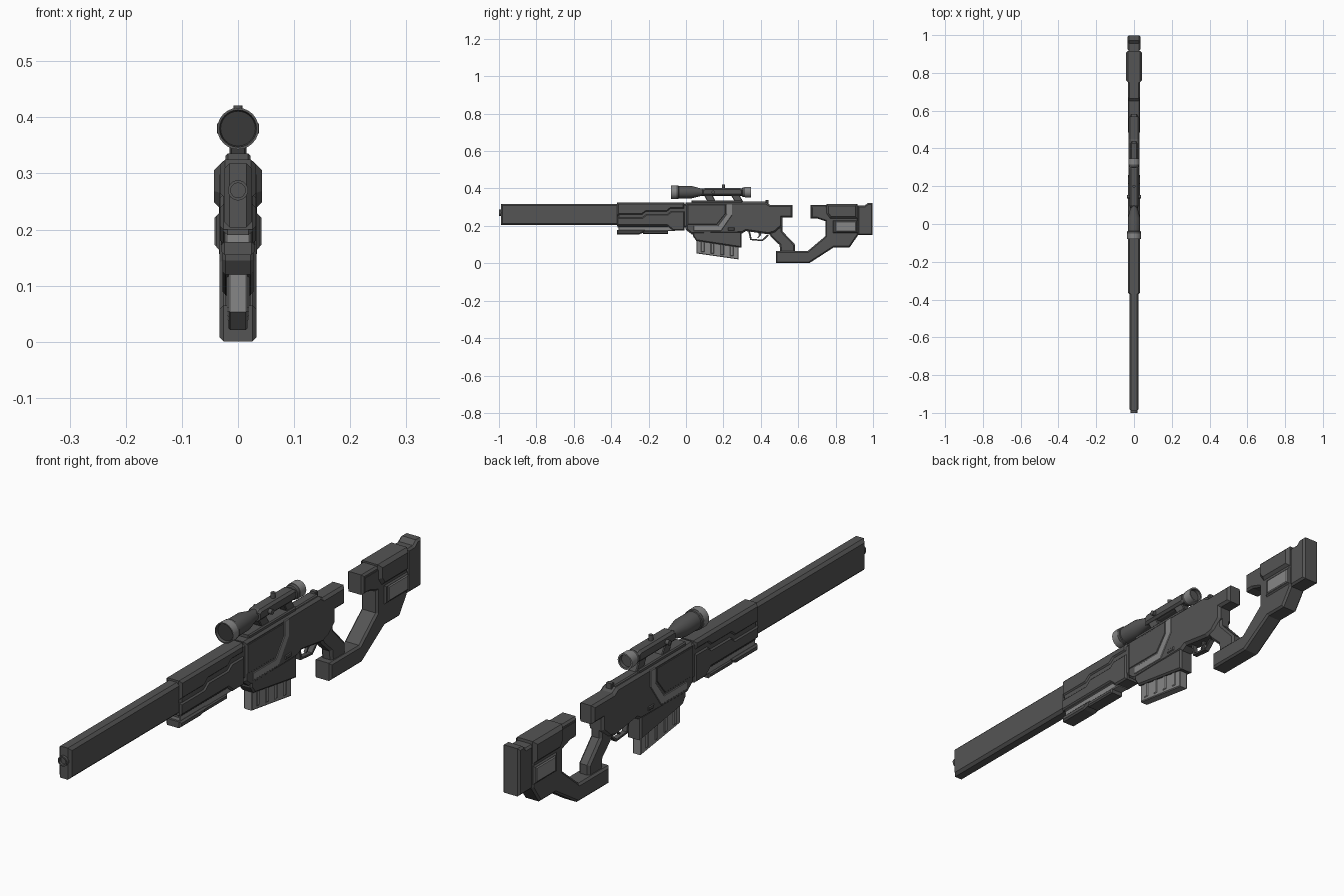
import bpy, bmesh, math
from mathutils import Matrix


def material(name, v):
    m = bpy.data.materials.new(name)
    m.diffuse_color = (v, v, v, 1)
    return m


DARK = material("dark_grey", 0.09)
LIGHT = material("light_grey", 0.24)
BLACK = material("lens_dark", 0.04)


def finish(bm, name, mat, smooth=False):
    bmesh.ops.recalc_face_normals(bm, faces=bm.faces)
    me = bpy.data.meshes.new(name)
    bm.to_mesh(me)
    bm.free()
    me.materials.append(mat)
    if smooth:
        me.polygons.foreach_set("use_smooth", [True] * len(me.polygons))
        me.set_sharp_from_angle(angle=math.radians(30))
    ob = bpy.data.objects.new(name, me)
    bpy.context.collection.objects.link(ob)
    return ob


def prism(name, pts, half, cham=0.0, mat=DARK):
    """Side profile of (y, z) points, extruded across x with chamfered rims."""
    bm = bmesh.new()
    f = bm.faces.new([bm.verts.new((-half, y, z)) for y, z in pts])
    ext = bmesh.ops.extrude_face_region(bm, geom=[f])["geom"]
    bmesh.ops.translate(bm, vec=(2 * half, 0, 0),
                        verts=[g for g in ext if isinstance(g, bmesh.types.BMVert)])
    if cham:
        rim = [e for e in bm.edges if e.verts[0].co.x * e.verts[1].co.x > 0]
        bmesh.ops.bevel(bm, geom=rim, offset=cham, segments=1, affect='EDGES')
    return finish(bm, name, mat)


def block(name, y0, y1, z0, z1, half, cham=0.0, mat=DARK):
    return prism(name, [(y0, z0), (y1, z0), (y1, z1), (y0, z1)], half, cham, mat)


def lathe(name, prof, zc, mat=DARK, n=24):
    """Revolve (y, radius) points round an axis along y at height zc."""
    bm = bmesh.new()
    vs = [bm.verts.new((r, y, zc)) for y, r in prof]
    es = [bm.edges.new(p) for p in zip(vs, vs[1:])]
    bmesh.ops.spin(bm, geom=vs + es, cent=(0, 0, zc), axis=(0, 1, 0),
                   angle=2 * math.pi, steps=n)
    bmesh.ops.remove_doubles(bm, verts=bm.verts, dist=1e-5)
    return finish(bm, name, mat, True)


def cylinder(name, loc, r, depth, axis, mat=DARK, n=16):
    bm = bmesh.new()
    rot = Matrix.Rotation(math.pi / 2, 4, 'Y') if axis == 'X' else Matrix()
    bmesh.ops.create_cone(bm, cap_ends=True, segments=n, radius1=r, radius2=r,
                          depth=depth, matrix=Matrix.Translation(loc) @ rot)
    return finish(bm, name, mat, True)


# Barrel shroud and muzzle
block("barrel_shroud", -0.99, -0.36, 0.204, 0.318, 0.025, 0.01)
lathe("muzzle", [(-0.98, 0), (-0.98, 0.013), (-1.0, 0.013), (-1.0, 0.018), (-0.985, 0.018)], 0.27)

# Handguard: core with upper and lower shells divided by a stepped groove
step = [(-0.37, 0.256), (-0.235, 0.256), (-0.212, 0.274), (-0.10, 0.274), (-0.08, 0.29), (-0.008, 0.29)]
block("handguard_core", -0.366, 0.01, 0.19, 0.318, 0.027, 0.008)
prism("handguard_upper", step + [(-0.008, 0.325), (-0.37, 0.325)], 0.032, 0.009)
prism("handguard_lower", [(y, z - 0.011) for y, z in step] +
      [(-0.008, 0.175), (-0.07, 0.175), (-0.10, 0.2), (-0.37, 0.2)], 0.032, 0.006)

# Lower rail under the handguard
prism("lower_rail", [(-0.37, 0.155), (-0.25, 0.155), (-0.225, 0.165), (-0.22, 0.178), (-0.37, 0.178)],
      0.03, 0.006)
block("lower_rail_rear", -0.23, -0.095, 0.157, 0.176, 0.027, 0.005)
block("lower_rail_strip", -0.362, -0.06, 0.172, 0.202, 0.023, 0.003, LIGHT)

# Receiver
prism("receiver", [(-0.002, 0.18), (0.03, 0.155), (0.30, 0.16), (0.32, 0.172), (0.44, 0.155),
                   (0.475, 0.165), (0.515, 0.2), (0.515, 0.245), (0.57, 0.245), (0.57, 0.312),
                   (0.45, 0.312), (0.43, 0.325), (-0.002, 0.325)], 0.03, 0.009)
block("receiver_top_rail", 0.03, 0.30, 0.315, 0.336, 0.022, 0.004)
block("rear_top_block", 0.29, 0.43, 0.315, 0.33, 0.018, 0.004)
block("rear_sight", 0.425, 0.44, 0.31, 0.338, 0.012, 0.002)
prism("receiver_front_panel", [(0.006, 0.205), (0.165, 0.205), (0.213, 0.265), (0.213, 0.315), (0.006, 0.315)],
      0.032, 0.004)
prism("receiver_trim", [(0.218, 0.318), (0.247, 0.318), (0.247, 0.258), (0.187, 0.172), (0.04, 0.172),
                        (0.04, 0.2), (0.17, 0.2), (0.218, 0.264)], 0.0325, 0.002, LIGHT)
block("receiver_button", 0.225, 0.26, 0.176, 0.191, 0.033, 0.003)

# Magazine well and ribbed magazine
prism("magazine_well", [(0.035, 0.17), (0.037, 0.145), (0.055, 0.12), (0.297, 0.083), (0.297, 0.17)],
      0.028, 0.006)
prism("magazine", [(0.056, 0.13), (0.056, 0.053), (0.28, 0.021), (0.28, 0.1)], 0.017, 0.003, LIGHT)
for i in range(4):
    y = 0.08 + i * 0.052
    z = 0.06 - i * 0.0074
    block(f"magazine_rib_{i}", y, y + 0.018, z, 0.12 - i * 0.007, 0.02, 0.003, LIGHT)

# Grip, trigger and guard
prism("grip", [(0.43, 0.18), (0.455, 0.14), (0.50, 0.098), (0.505, 0.05), (0.583, 0.05), (0.583, 0.1),
               (0.515, 0.172), (0.515, 0.2)], 0.022, 0.008)
prism("trigger_guard", [(0.333, 0.172), (0.343, 0.124), (0.41, 0.118), (0.442, 0.148), (0.437, 0.155),
                        (0.407, 0.126), (0.351, 0.131), (0.342, 0.172)], 0.01, 0.001)
prism("trigger", [(0.385, 0.175), (0.39, 0.15), (0.38, 0.135), (0.386, 0.134), (0.4, 0.15), (0.4, 0.175)],
      0.005)

# Skeleton stock frame, cheek piece and butt pad
prism("stock_frame", [(0.48, 0.001), (0.66, 0.001), (0.79, 0.085), (0.875, 0.085), (0.92, 0.15),
                      (0.92, 0.305), (0.668, 0.305), (0.668, 0.24), (0.70, 0.24), (0.745, 0.225),
                      (0.745, 0.145), (0.65, 0.065), (0.48, 0.065)], 0.033, 0.007)
prism("cheek_piece", [(0.75, 0.318), (0.917, 0.318), (0.917, 0.237), (0.77, 0.237), (0.75, 0.265)],
      0.043, 0.012)
block("stock_front_cap", 0.665, 0.755, 0.24, 0.312, 0.032, 0.007)
block("stock_side_frame", 0.785, 0.917, 0.163, 0.23, 0.038, 0.005)
block("stock_side_panel", 0.8, 0.91, 0.17, 0.224, 0.042, 0.003, LIGHT)
prism("butt_pad", [(0.918, 0.15), (0.998, 0.15), (0.998, 0.322), (0.972, 0.322), (0.955, 0.308),
                   (0.918, 0.308)], 0.034, 0.007)

# Scope: turned tube, lenses, housing and turrets
SZ = 0.38
lathe("scope_tube", [(-0.068, 0.0), (-0.068, 0.031), (-0.08, 0.033), (-0.08, 0.036), (-0.04, 0.036),
                     (-0.038, 0.033), (0.03, 0.033), (0.08, 0.02), (0.3, 0.02), (0.302, 0.026),
                     (0.347, 0.028), (0.347, 0.023), (0.335, 0.022), (0.335, 0)], SZ)
lathe("scope_front_ring", [(-0.079, 0.034), (-0.079, 0.037), (-0.05, 0.037), (-0.05, 0.034)], SZ, LIGHT)
lathe("scope_rear_ring", [(0.315, 0.027), (0.315, 0.0285), (0.348, 0.0285), (0.348, 0.024)], SZ, LIGHT)
lathe("scope_front_lens", [(-0.07, 0), (-0.07, 0.031), (-0.067, 0.031), (-0.067, 0)], SZ, BLACK)
prism("scope_housing", [(0.085, 0.362), (0.295, 0.362), (0.305, 0.37), (0.305, 0.394), (0.29, 0.402),
                        (0.10, 0.402), (0.085, 0.394)], 0.024, 0.008)
cylinder("scope_top_turret", (0, 0.2, 0.41), 0.008, 0.022, 'Z')
cylinder("scope_side_turret", (0, 0.145, SZ), 0.009, 0.074, 'X')

# Slanted scope mounts
for name, y in (("front_scope_mount", 0.10), ("rear_scope_mount", 0.245)):
    prism(name, [(y + 0.015, 0.33), (y + 0.06, 0.33), (y + 0.04, 0.366), (y - 0.005, 0.366)], 0.015, 0.003)
